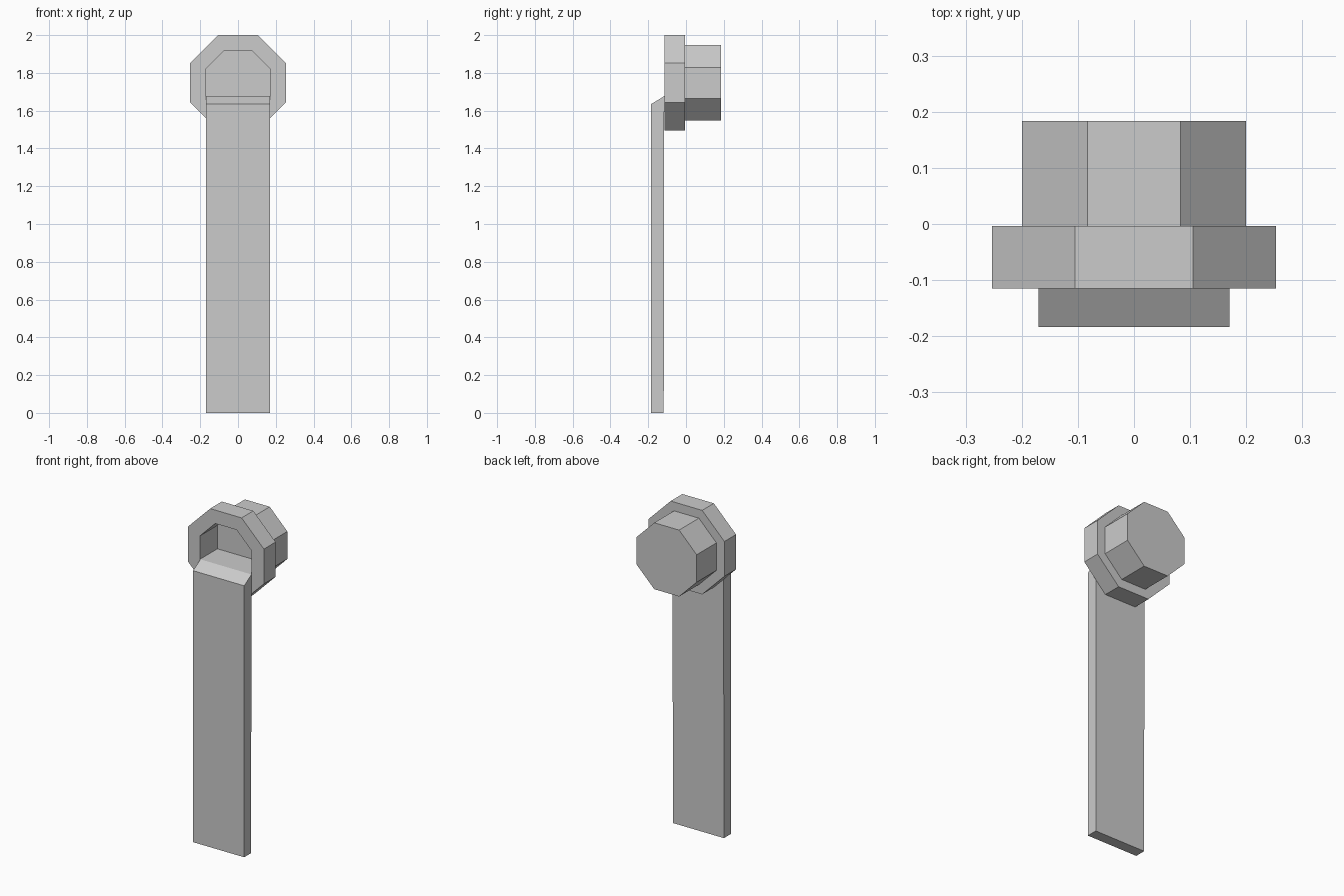
import bpy
import bmesh
import math

cube = bpy.data.objects.get("Cube")
if cube:
    bpy.data.objects.remove(cube, do_unlink=True)

CENTER_Z = 1.747
LEDGE_Z = 1.677

grey = bpy.data.materials.new("plain grey")
grey.use_nodes = True
grey.diffuse_color = (0.6, 0.6, 0.6, 1)
grey.node_tree.nodes["Principled BSDF"].inputs["Base Color"].default_value = (0.6, 0.6, 0.6, 1)


def loft(name, rings):
    """Join matching rings of points with side faces and close both ends."""
    bm = bmesh.new()
    loops = [[bm.verts.new(p) for p in ring] for ring in rings]
    for a, b in zip(loops, loops[1:]):
        for i in range(len(a)):
            j = (i + 1) % len(a)
            bm.faces.new((a[i], a[j], b[j], b[i]))
    bm.faces.new(loops[0])
    bm.faces.new(loops[-1])
    bmesh.ops.recalc_face_normals(bm, faces=bm.faces)
    mesh = bpy.data.meshes.new(name)
    bm.to_mesh(mesh)
    bm.free()
    mesh.materials.append(grey)
    obj = bpy.data.objects.new(name, mesh)
    bpy.context.collection.objects.link(obj)
    return obj


def octagon(apothem, y, floor=0.0):
    """Octagon facing the front, with its lower corners raised to the floor."""
    r = apothem / math.cos(math.pi / 8)
    angles = [math.pi * (2 * i + 1) / 8 for i in range(8)]
    return [(r * math.cos(t), y, max(floor, CENTER_Z + r * math.sin(t))) for t in angles]


# Flanged knob with a flat-bottomed recess open to the front
loft("flanged_knob", [
    octagon(0.172, 0.05, LEDGE_Z),
    octagon(0.172, -0.115, LEDGE_Z),
    octagon(0.253, -0.115),
    octagon(0.253, -0.004),
    octagon(0.2, -0.004),
    octagon(0.2, 0.184),
])

# Long flat strap with a sloped top edge leading into the recess
profile = [(-0.184, 0), (-0.118, 0), (-0.115, LEDGE_Z), (-0.184, 1.635)]
loft("strap", [[(x, y, z) for y, z in profile] for x in (-0.17, 0.17)])
